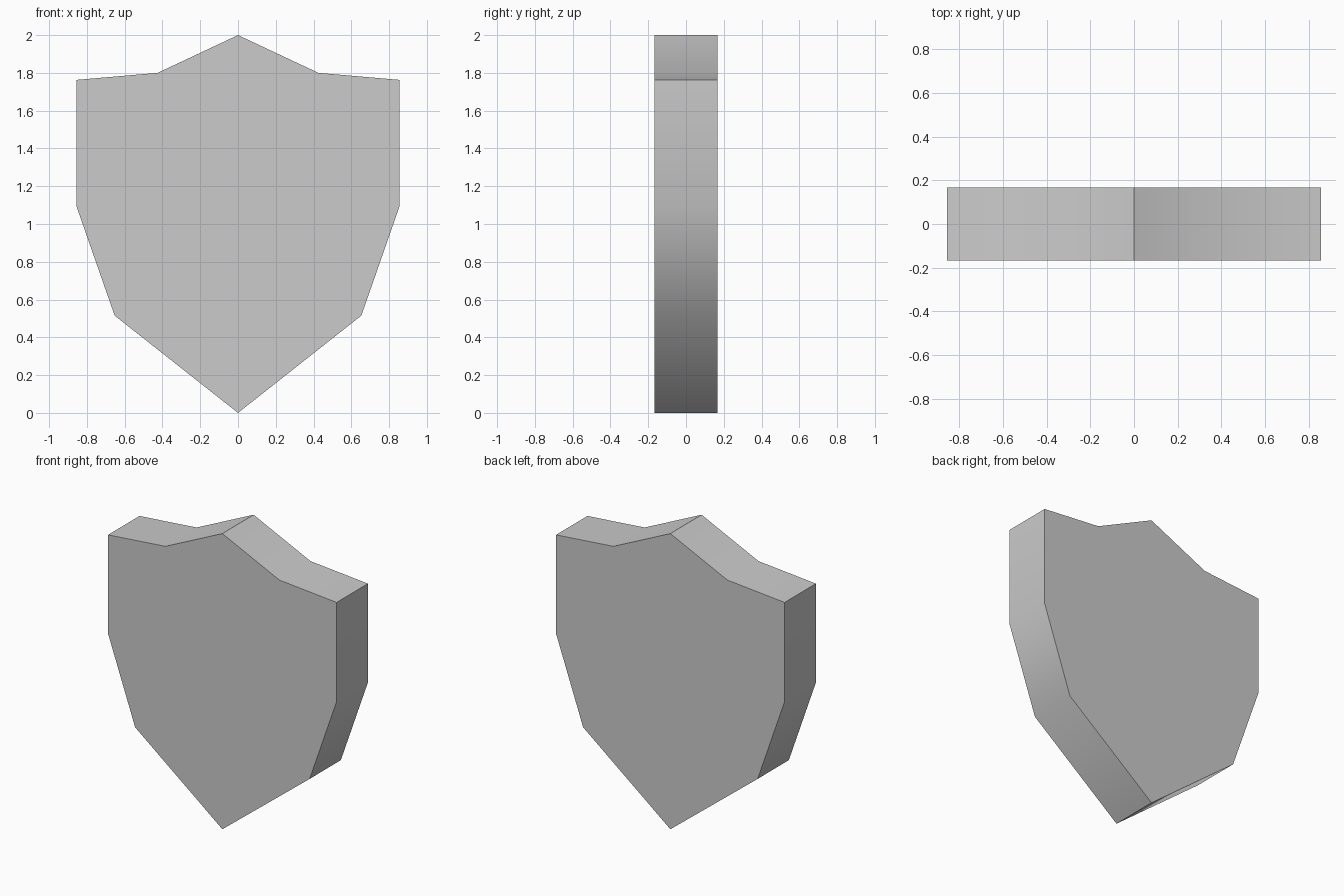
import bpy, bmesh, math

if "Cube" in bpy.data.objects:
    bpy.data.objects.remove(bpy.data.objects["Cube"])

# Right half of the shield outline, top point to bottom point (x, z)
half = [(0, 2.0), (0.426, 1.80), (0.855, 1.763), (0.855, 1.093), (0.653, 0.515), (0, 0)]
outline = half + [(-x, z) for x, z in reversed(half[1:-1])]
HALF_DEPTH = 0.167

# Shield plate: fill the outline and extrude it through its depth
bm = bmesh.new()
face = bm.faces.new([bm.verts.new((x, -HALF_DEPTH, z)) for x, z in outline])
result = bmesh.ops.extrude_face_region(bm, geom=[face], use_keep_orig=True)
moved = [g for g in result["geom"] if isinstance(g, bmesh.types.BMVert)]
bmesh.ops.translate(bm, verts=moved, vec=(0, 2 * HALF_DEPTH, 0))
bmesh.ops.recalc_face_normals(bm, faces=bm.faces[:])

mesh = bpy.data.meshes.new("shield_plate")
bm.to_mesh(mesh)
bm.free()
shield = bpy.data.objects.new("shield_plate", mesh)
bpy.context.collection.objects.link(shield)

# Soft rim bends, sharp tips and face edges
bpy.context.view_layer.objects.active = shield
shield.select_set(True)
bpy.ops.object.shade_smooth_by_angle(angle=math.radians(40))
